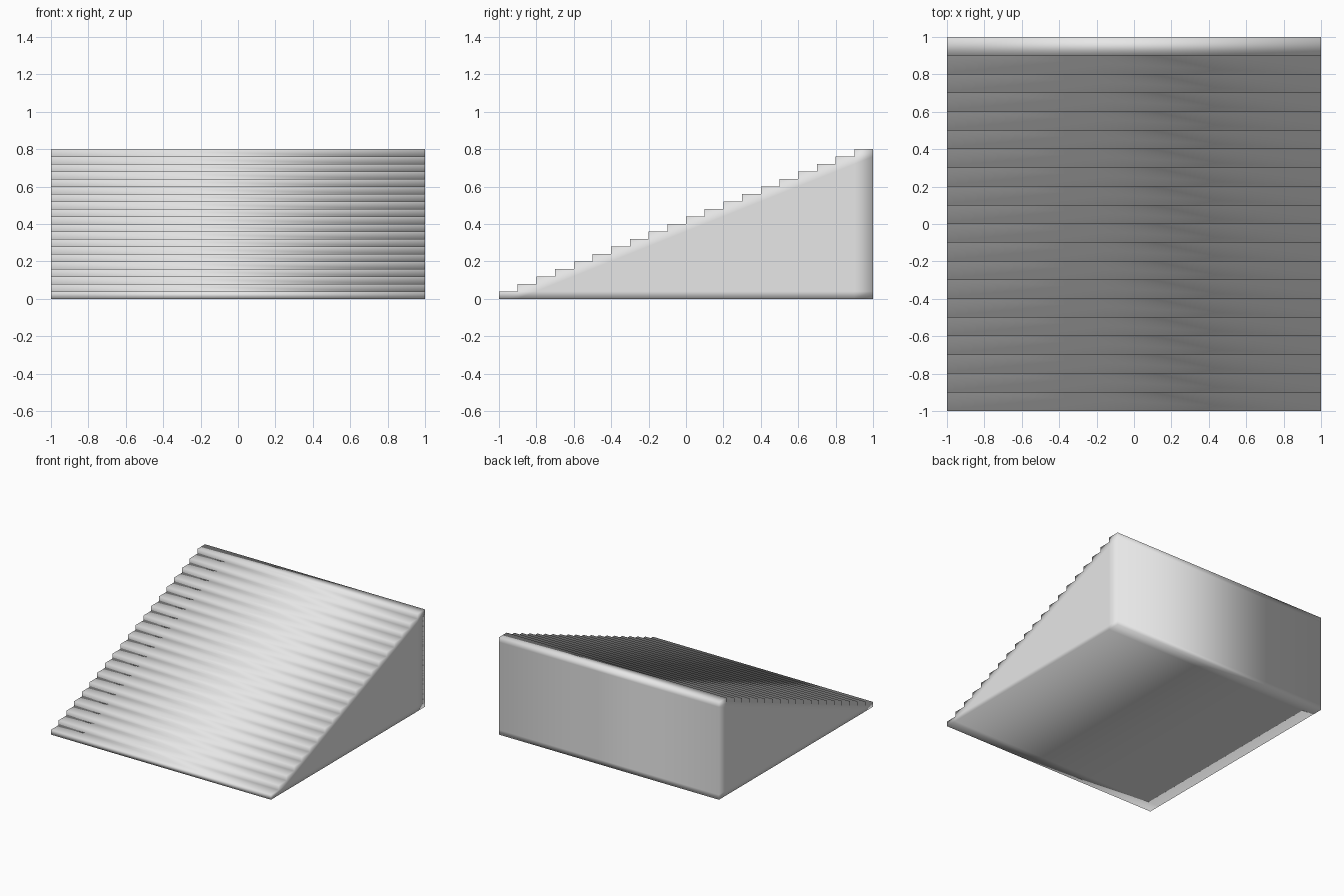
import bpy
import bmesh

cube = bpy.data.objects.get("Cube")
if cube:
    bpy.data.objects.remove(cube, do_unlink=True)

STEPS = 20
TREAD = 2 / STEPS
RISER = 0.8 / STEPS

# Plain grey material
grey = bpy.data.materials.new("light_grey")
grey.use_nodes = True
colour = (0.8, 0.8, 0.8, 1)
grey.diffuse_color = colour
grey.node_tree.nodes["Principled BSDF"].inputs["Base Color"].default_value = colour

bm = bmesh.new()


def side_wall(x):
    """Stepped wall of square-cornered cells, one column per step."""
    points = {}

    def point(col, row):
        if (col, row) not in points:
            points[col, row] = bm.verts.new((x, -1 + col * TREAD, row * RISER))
        return points[col, row]

    for col in range(STEPS):
        for row in range(col + 1):
            bm.faces.new((point(col, row), point(col + 1, row),
                          point(col + 1, row + 1), point(col, row + 1)))
    return points


# Matching walls on both sides
near = side_wall(-1)
far = side_wall(1)

# Treads, risers, back and underside join the rims of the walls
partner = {near[key]: far[key] for key in near}
rim = [e for e in bm.edges if e.is_boundary and e.verts[0] in partner]
for edge in rim:
    a, b = edge.verts
    bm.faces.new((a, b, partner[b], partner[a]))

bmesh.ops.recalc_face_normals(bm, faces=bm.faces)
for face in bm.faces:
    face.smooth = True

mesh = bpy.data.meshes.new("staircase")
bm.to_mesh(mesh)
bm.free()
mesh.materials.append(grey)
stairs = bpy.data.objects.new("staircase", mesh)
bpy.context.collection.objects.link(stairs)
